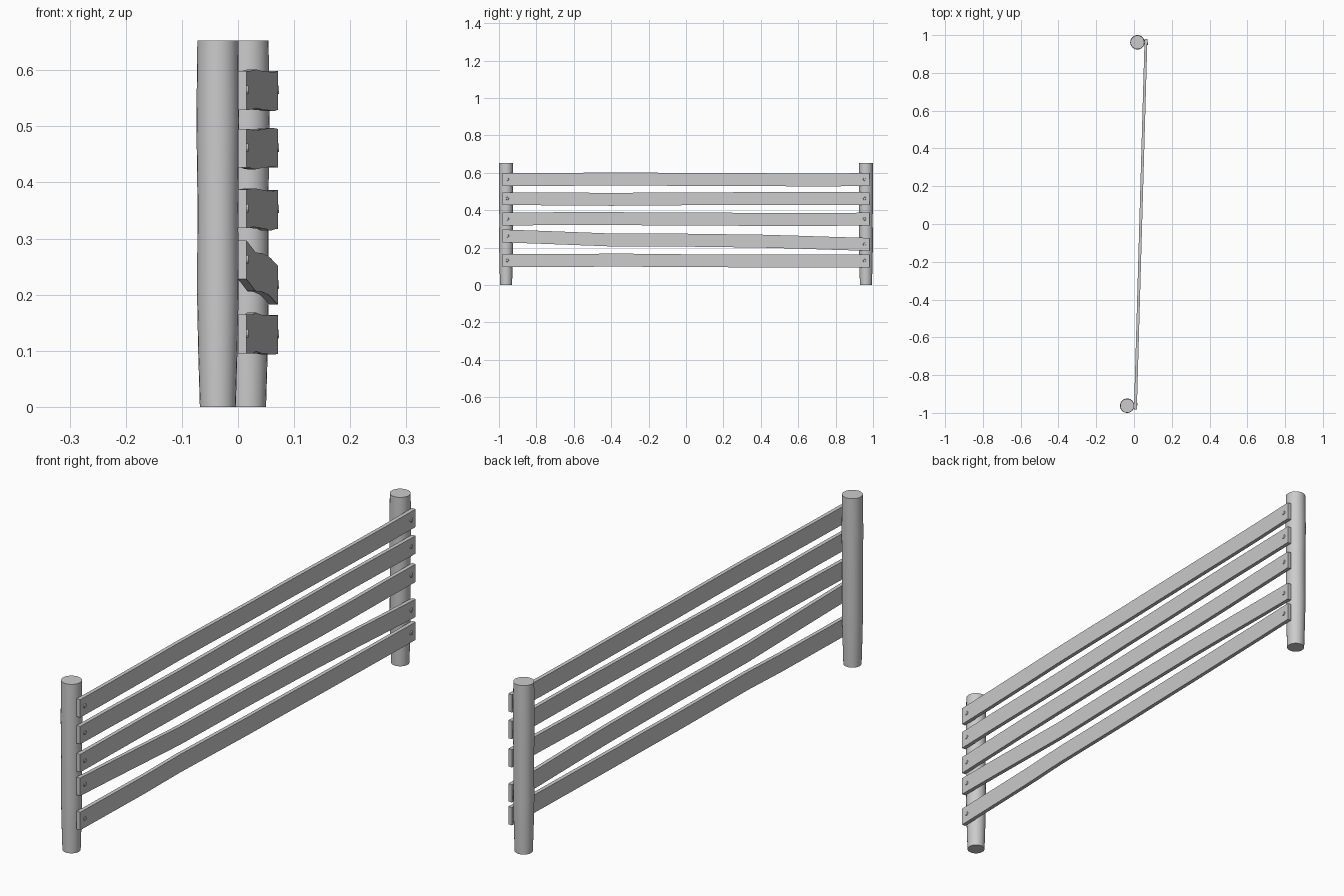
import bpy, bmesh, math
from mathutils import Matrix, Vector

if "Cube" in bpy.data.objects:
    bpy.data.objects.remove(bpy.data.objects["Cube"])

SLOPE = 0.056 / 1.96          # planks drift in +x towards the back
THICK = 0.015
STATIONS = [-0.982, -0.8, -0.6, -0.4, -0.2, 0.0, 0.2, 0.4, 0.6, 0.8, 0.98]


def face_x(y):
    """x of the outer plank face at a given y"""
    return 0.043 + SLOPE * y


def make(name, bm):
    bmesh.ops.recalc_face_normals(bm, faces=bm.faces)
    mesh = bpy.data.meshes.new(name)
    bm.to_mesh(mesh)
    bm.free()
    ob = bpy.data.objects.new(name, mesh)
    bpy.context.collection.objects.link(ob)
    return ob


def smooth_sides(ob):
    bpy.ops.object.select_all(action='DESELECT')
    ob.select_set(True)
    bpy.context.view_layer.objects.active = ob
    bpy.ops.object.shade_smooth_by_angle(angle=math.radians(40))


# Round posts, slightly narrower at the foot
def post(name, x, y):
    profile = [(0.032, 0), (0.035, 0.1), (0.037, 0.2), (0.0362, 0.36),
               (0.0382, 0.51), (0.0365, 0.653)]
    n = 24
    bm = bmesh.new()
    rings = [[bm.verts.new((x + r * math.cos(2 * math.pi * i / n),
                            y + r * math.sin(2 * math.pi * i / n), z))
              for i in range(n)] for r, z in profile]
    for a, b in zip(rings, rings[1:]):
        for i in range(n):
            j = (i + 1) % n
            bm.faces.new((a[i], a[j], b[j], b[i]))
    bm.faces.new(rings[0])
    bm.faces.new(rings[-1])
    smooth_sides(make(name, bm))


# Wavy planks: box sections swept along the stations
def plank(name, z0, z1, wave):
    bm = bmesh.new()
    rings = []
    for y, w in zip(STATIONS, wave):
        t = (y + 0.98) / 1.96
        zc = z0 + (z1 - z0) * t + w / 1000
        x = face_x(y)
        rings.append([bm.verts.new((x + dx, y, zc + dz)) for dx, dz in
                      ((0, -0.0345), (0, 0.0345), (-THICK, 0.0345), (-THICK, -0.0345))])
    for a, b in zip(rings, rings[1:]):
        for i in range(4):
            j = (i + 1) % 4
            bm.faces.new((a[i], a[j], b[j], b[i]))
    bm.faces.new(rings[0])
    bm.faces.new(rings[-1])
    make(name, bm)


# Nail heads on the outer face
def nail(name, y, z):
    bm = bmesh.new()
    rot = Vector((1, -SLOPE, 0)).to_track_quat('Z', 'Y').to_matrix().to_4x4()
    bmesh.ops.create_cone(bm, cap_ends=True, segments=10, radius1=0.009, radius2=0.007,
                          depth=0.005,
                          matrix=Matrix.Translation((face_x(y) + 0.0005, y, z)) @ rot)
    make(name, bm)


post("front_post", -0.036, -0.962)
post("back_post", 0.018, 0.962)

planks = [
    (0.130, 0.129, (0, 0, 0, 4, 2, 0, 0, -1, -1, -1, 0)),
    (0.262, 0.217, (0, -2, -5, -8, -4, 0, 2, 4, 3, 1, 0)),
    (0.353, 0.352, (0, 1, 2, 2, 1, 0, 0, -3, -3, -1, 0)),
    (0.461, 0.461, (0, 0, -2, -3, -2, 0, 0, 1, 2, 1, 0)),
    (0.564, 0.564, (0, 0, 1, 3, 2, 0, 0, -1, -2, -2, 0)),
]
for k, (z0, z1, wave) in enumerate(planks, 1):
    plank(f"plank_{k}", z0, z1, wave)
    nail(f"nail_front_{k}", -0.955, z0 + 0.001)
    nail(f"nail_back_{k}", 0.955, z1 + 0.001)
